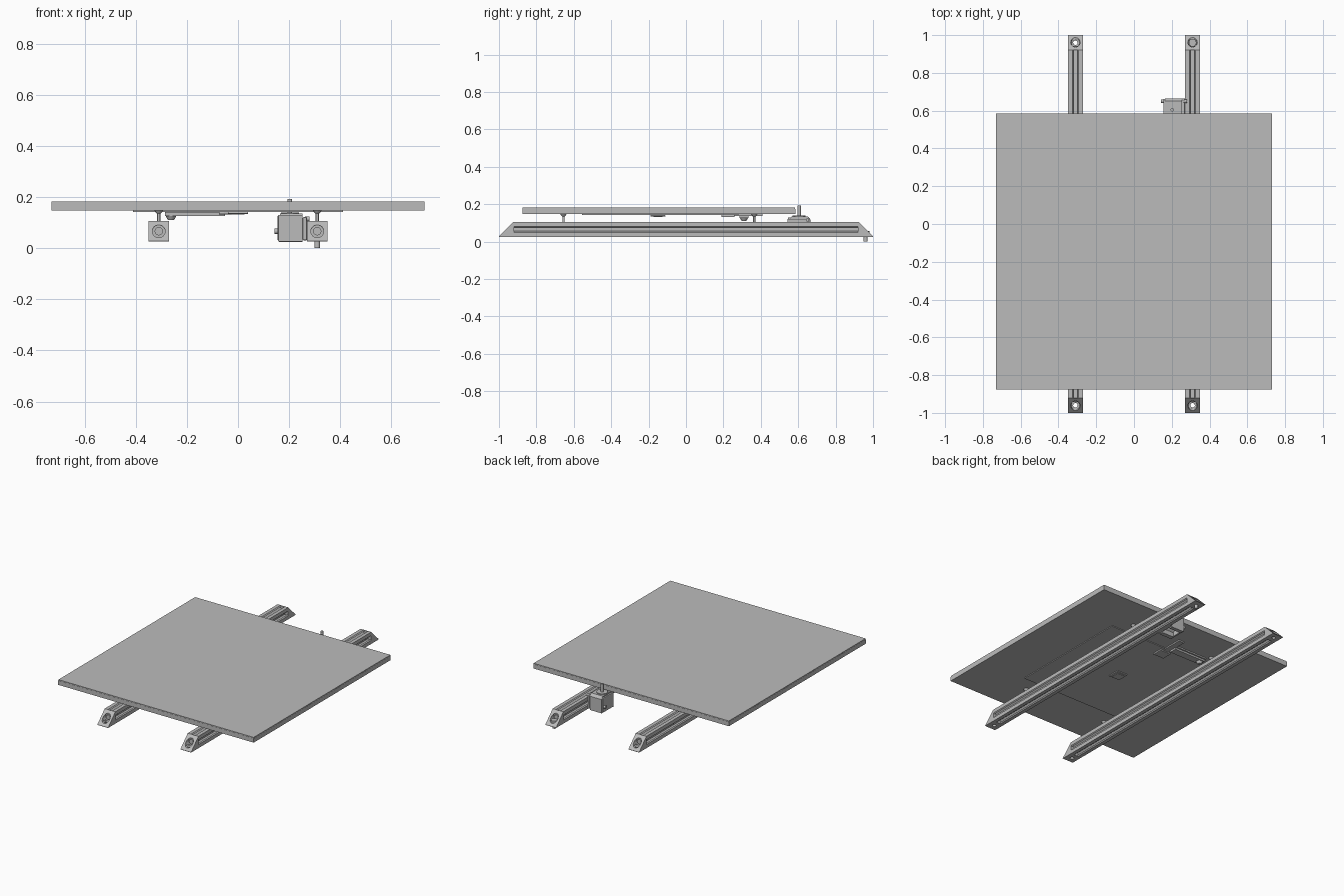
import bpy, bmesh, math
from mathutils import Matrix, Vector

cube = bpy.data.objects.get("Cube")
if cube:
    bpy.data.objects.remove(cube, do_unlink=True)

GREY = (0.5, 0.5, 0.5, 1.0)
grey = bpy.data.materials.new("plain grey")
grey.use_nodes = True
grey.diffuse_color = GREY
grey.node_tree.nodes["Principled BSDF"].inputs["Base Color"].default_value = GREY


def finish(name, bm):
    bmesh.ops.recalc_face_normals(bm, faces=bm.faces)
    mesh = bpy.data.meshes.new(name)
    bm.to_mesh(mesh)
    bm.free()
    mesh.materials.append(grey)
    ob = bpy.data.objects.new(name, mesh)
    bpy.context.collection.objects.link(ob)
    return ob


def box(name, xs, ys, zs, bevel=0.0):
    bm = bmesh.new()
    bmesh.ops.create_cube(bm, size=1)
    lo, hi = Vector((xs[0], ys[0], zs[0])), Vector((xs[1], ys[1], zs[1]))
    for v in bm.verts:
        v.co = (lo + hi) / 2 + v.co * (hi - lo)
    if bevel:
        bmesh.ops.bevel(bm, geom=bm.edges[:], offset=bevel, segments=2,
                        affect='EDGES', profile=0.5)
    return finish(name, bm)


def cyl(name, base, r, length, axis='Z', r2=None, n=24):
    """Cylinder or cone growing from base along a positive axis."""
    bm = bmesh.new()
    bmesh.ops.create_cone(bm, cap_ends=True, segments=n, radius1=r,
                          radius2=r if r2 is None else r2, depth=length)
    turn = {'X': Matrix.Rotation(math.pi / 2, 4, 'Y'),
            'Y': Matrix.Rotation(-math.pi / 2, 4, 'X'),
            'Z': Matrix.Identity(4)}[axis]
    bm.transform(Matrix.Translation(base) @ turn @ Matrix.Translation((0, 0, length / 2)))
    ob = finish(name, bm)
    smooth(ob)
    return ob


def prism(name, points, start, end, place):
    """Extrude a 2D outline; place(u, v, w) maps it into space."""
    bm = bmesh.new()
    rings = [[bm.verts.new(place(u, v, w)) for u, v in points] for w in (start, end)]
    bm.faces.new(rings[0])
    bm.faces.new(rings[1])
    for i in range(len(points)):
        j = (i + 1) % len(points)
        bm.faces.new((rings[0][i], rings[0][j], rings[1][j], rings[1][i]))
    return finish(name, bm)


def smooth(ob):
    bpy.ops.object.select_all(action='DESELECT')
    bpy.context.view_layer.objects.active = ob
    ob.select_set(True)
    bpy.ops.object.shade_smooth_by_angle(angle=math.radians(35))


def cut(ob, cutter):
    mod = ob.modifiers.new("cut", 'BOOLEAN')
    mod.operation, mod.solver, mod.object = 'DIFFERENCE', 'EXACT', cutter
    bpy.context.view_layer.objects.active = ob
    bpy.ops.object.modifier_apply(modifier=mod.name)
    bpy.data.objects.remove(cutter, do_unlink=True)


# Bed plate in two layers
box("bed_plate", (-0.73, 0.73), (-0.875, 0.585), (0.147, 0.176))
box("bed_top_sheet", (-0.729, 0.729), (-0.874, 0.584), (0.176, 0.182))

# Slotted rails with mitred end blocks
half, mid = 0.04, 0.066
side = [(0.04, -0.04), (0.04, -0.016), (0.033, -0.010), (0.033, -0.018),
        (0.027, -0.018), (0.018, -0.010)]
side += [(u, -v) for u, v in reversed(side[1:])]
profile = []
for quarter in range(4):
    c, s = ((1, 0), (0, 1), (-1, 0), (0, -1))[quarter]
    profile += [(u * c - v * s, u * s + v * c) for u, v in side]

for tag, x in (("right", -0.31), ("left", 0.31)):
    prism(tag + "_rail", profile, -0.92, 0.92, lambda u, v, w: (x + u, w, mid + v))
    for where, d in (("front", -1), ("back", 1)):
        label = tag + "_" + where
        wedge = [(0.92, mid - half), (1.0, mid - half), (1.0, mid - half + 0.002),
                 (0.922, mid + half), (0.92, mid + half)]
        block = prism(label + "_end_block", wedge, x - half, x + half,
                      lambda u, v, w: (w, d * u, v))
        cut(block, cyl("recess_cutter", (x, d * 0.96, 0.042), 0.022, 0.1))
        cut(block, cyl("bore_cutter", (x, d * 0.96, 0.0), 0.012, 0.1))
        start = 0.932 if d > 0 else -1.032
        cut(block, cyl("level_cutter", (x, start, mid), 0.025, 0.1, 'Y'))
        # Screw head seated in the level recess
        start = 0.932 if d > 0 else -0.942
        cyl(label + "_block_screw", (x, start, mid), 0.016, 0.01, 'Y')

# Bolt hanging under the back left block
cyl("foot_bolt_head", (0.31, 0.96, 0.0), 0.011, 0.026)
cyl("foot_bolt_cap", (0.31, 0.96, 0.026), 0.02, 0.03)

# Bed levelling screws
for tag, x in (("right", -0.31), ("left", 0.31)):
    for where, y in (("front", -0.655), ("back", 0.365)):
        label = tag + "_" + where
        cyl(label + "_bed_screw", (x, y, 0.104), 0.006, 0.043)
        cyl(label + "_bed_screw_head", (x, y, 0.135), 0.008, 0.012, r2=0.017)

# Heater sheet and fittings under the bed
box("heater_sheet", (-0.41, 0.41), (-0.555, 0.28), (0.142, 0.147))
box("sensor_pad", (-0.04, 0.04), (-0.19, -0.11), (0.134, 0.142), 0.003)
box("sensor_pad_core", (-0.025, 0.025), (-0.175, -0.125), (0.131, 0.136))
box("cable_strip", (-0.055, -0.015), (0.19, 0.41), (0.138, 0.147))
box("cable_clip", (-0.075, 0.005), (0.19, 0.26), (0.132, 0.143), 0.003)
box("bracket_arm", (-0.285, -0.05), (0.285, 0.335), (0.126, 0.14))
box("bracket_arm_base", (-0.285, -0.05), (0.275, 0.345), (0.138, 0.147))
cyl("bracket_knob", (-0.262, 0.31, 0.11), 0.012, 0.018, r2=0.022)

# Drive housing: rounded top, arch cut through its foot
arch = [(0.55, 0.025), (0.575, 0.025), (0.575, 0.055), (0.59, 0.07), (0.625, 0.07),
        (0.64, 0.055), (0.64, 0.025), (0.665, 0.025), (0.665, 0.118), (0.65, 0.135),
        (0.565, 0.135), (0.55, 0.118)]
prism("drive_housing", arch, 0.165, 0.253, lambda u, v, w: (w, u, v))
box("drive_side_plate", (0.155, 0.168), (0.553, 0.662), (0.03, 0.128), 0.004)
box("drive_front_plate", (0.158, 0.253), (0.545, 0.556), (0.025, 0.13), 0.003)
box("drive_mount_flange", (0.253, 0.27), (0.542, 0.665), (0.03, 0.122), 0.005)
cyl("drive_collar", (0.203, 0.605, 0.132), 0.035, 0.008)
cyl("drive_shaft", (0.203, 0.605, 0.13), 0.009, 0.063)
cyl("clamp_screw", (0.142, 0.65, 0.066), 0.01, 0.02, 'X')
cyl("clamp_screw_end", (0.262, 0.65, 0.115), 0.009, 0.018, 'X')
for x in (0.185, 0.215):
    cyl("housing_pin", (x, 0.541, 0.043), 0.005, 0.008, 'Y', n=12)
